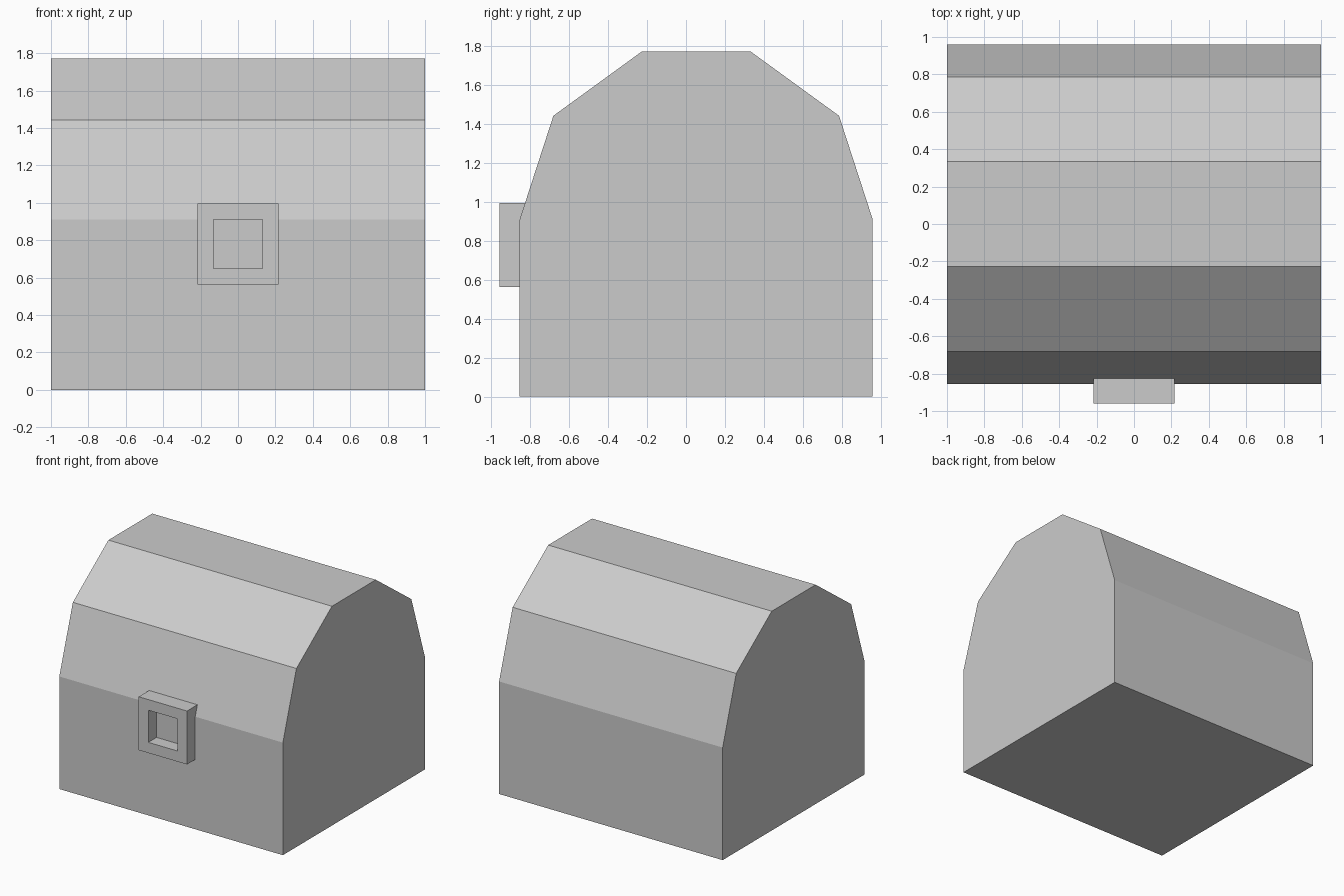
import bpy, bmesh, math

if "Cube" in bpy.data.objects:
    bpy.data.objects.remove(bpy.data.objects["Cube"])

FRONT, BACK, SEAM = -0.855, 0.96, 0.91
MID, RAD = (FRONT + BACK) / 2, (BACK - FRONT) / 2


def make_object(name, bm):
    bmesh.ops.recalc_face_normals(bm, faces=bm.faces)
    mesh = bpy.data.meshes.new(name)
    bm.to_mesh(mesh)
    bm.free()
    obj = bpy.data.objects.new(name, mesh)
    bpy.context.collection.objects.link(obj)
    return obj


def side_prism(name, profile, half_width):
    """Extrude a (y, z) profile along x."""
    bm = bmesh.new()
    face = bm.faces.new([bm.verts.new((-half_width, y, z)) for y, z in profile])
    ext = bmesh.ops.extrude_face_region(bm, geom=[face])
    # The starting face is kept as the left end cap
    moved = [g for g in ext["geom"] if isinstance(g, bmesh.types.BMVert)]
    bmesh.ops.translate(bm, verts=moved, vec=(2 * half_width, 0, 0))
    if not face.is_valid:
        bmesh.ops.holes_fill(bm, edges=bm.edges)
    return make_object(name, bm)


def square_ring(name, centre_z, outer, inner, y_front, y_back):
    """Square frame with a hole running front to back."""
    bm = bmesh.new()
    corners = [(-1, -1), (1, -1), (1, 1), (-1, 1)]
    loops = [[bm.verts.new((r * x, y, centre_z + r * z)) for x, z in corners]
             for r, y in ((outer, y_front), (outer, y_back),
                          (inner, y_back), (inner, y_front))]
    for k in range(4):
        a, b = loops[k], loops[(k + 1) % 4]
        for i in range(4):
            j = (i + 1) % 4
            bm.faces.new((a[i], a[j], b[j], b[i]))
    return make_object(name, bm)


# Box base of the chest
side_prism("chest_base", [(FRONT, 0), (BACK, 0), (BACK, SEAM), (FRONT, SEAM)], 1.0)

# Five-sided barrel lid: half of a decagon
lid = [(MID + RAD * math.cos(math.radians(36 * i)),
        SEAM + RAD * math.sin(math.radians(36 * i))) for i in range(6)]
side_prism("chest_lid", lid, 1.0)

# Square lock frame on the front, sunk slightly into the chest
square_ring("lock_frame", 0.78, 0.216, 0.13, -0.96, -0.825)
